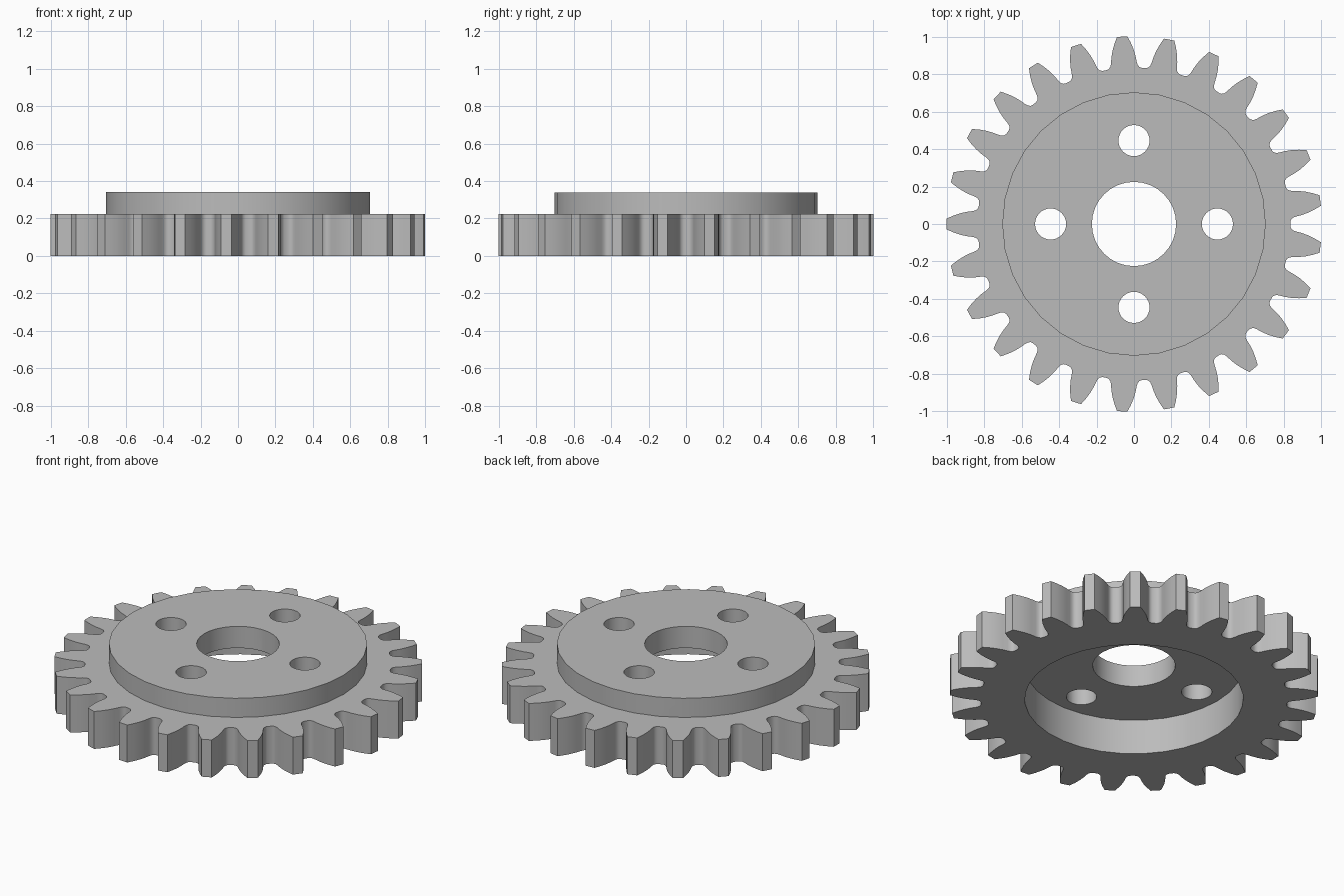
import bpy
import bmesh
from math import radians, cos, sin, pi

if "Cube" in bpy.data.objects:
    bpy.data.objects.remove(bpy.data.objects["Cube"], do_unlink=True)

TEETH = 25
GEAR_TOP, HUB_TOP, RECESS_TOP = 0.225, 0.34, 0.21

grey = bpy.data.materials.new("grey metal")
grey.use_nodes = True
grey.diffuse_color = (0.5, 0.5, 0.5, 1)
grey.node_tree.nodes["Principled BSDF"].inputs["Base Color"].default_value = (0.5, 0.5, 0.5, 1)


def prism(name, outline, z0, z1):
    """Extrude a flat outline from z0 to z1."""
    bm = bmesh.new()
    face = bm.faces.new([bm.verts.new((x, y, z0)) for x, y in outline])
    top = bmesh.ops.extrude_face_region(bm, geom=[face])["geom"]
    bmesh.ops.translate(bm, vec=(0, 0, z1 - z0),
                        verts=[v for v in top if isinstance(v, bmesh.types.BMVert)])
    bmesh.ops.recalc_face_normals(bm, faces=bm.faces)
    mesh = bpy.data.meshes.new(name)
    bm.to_mesh(mesh)
    bm.free()
    obj = bpy.data.objects.new(name, mesh)
    bpy.context.collection.objects.link(obj)
    mesh.materials.append(grey)
    return obj


def circle(radius, cx=0, cy=0, sides=32):
    return [(cx + radius * cos(2 * pi * i / sides), cy + radius * sin(2 * pi * i / sides))
            for i in range(sides)]


def combine(target, other, operation):
    """Apply a boolean and drop the helper object."""
    bpy.context.view_layer.objects.active = target
    mod = target.modifiers.new("boolean", "BOOLEAN")
    mod.object, mod.operation, mod.solver = other, operation, "EXACT"
    bpy.ops.object.modifier_apply(modifier=mod.name)
    bpy.data.objects.remove(other, do_unlink=True)


# Toothed ring: half a tooth as (radius, angle from tooth centre), mirrored and repeated
half_tooth = [(1.002, 1.6), (0.965, 2.65), (0.93, 3.5), (0.895, 4.15), (0.865, 4.55),
              (0.848, 4.95), (0.838, 5.6), (0.834, 6.4)]
tooth = [(r, -a) for r, a in reversed(half_tooth)] + half_tooth
outline = []
for i in range(TEETH):
    centre = 180 + i * 360 / TEETH
    outline += [(r * cos(radians(centre + a)), r * sin(radians(centre + a))) for r, a in tooth]
gear = prism("gear_wheel", outline, 0, GEAR_TOP)

# Raised hub plate on top
combine(gear, prism("hub_plate", circle(0.703), 0.1, HUB_TOP), "UNION")

# Recess underneath, centre bore and four bolt holes
combine(gear, prism("recess_cutter", circle(0.595), -0.1, RECESS_TOP), "DIFFERENCE")
combine(gear, prism("bore_cutter", circle(0.225), -0.1, 0.5), "DIFFERENCE")
for i in range(4):
    hole = circle(0.083, 0.445 * cos(i * pi / 2), 0.445 * sin(i * pi / 2))
    combine(gear, prism("bolt_hole_cutter", hole, -0.1, 0.5), "DIFFERENCE")

# Smooth curved walls, crisp edges
bpy.ops.object.select_all(action="DESELECT")
gear.select_set(True)
bpy.context.view_layer.objects.active = gear
bpy.ops.object.shade_smooth_by_angle(angle=radians(30))
